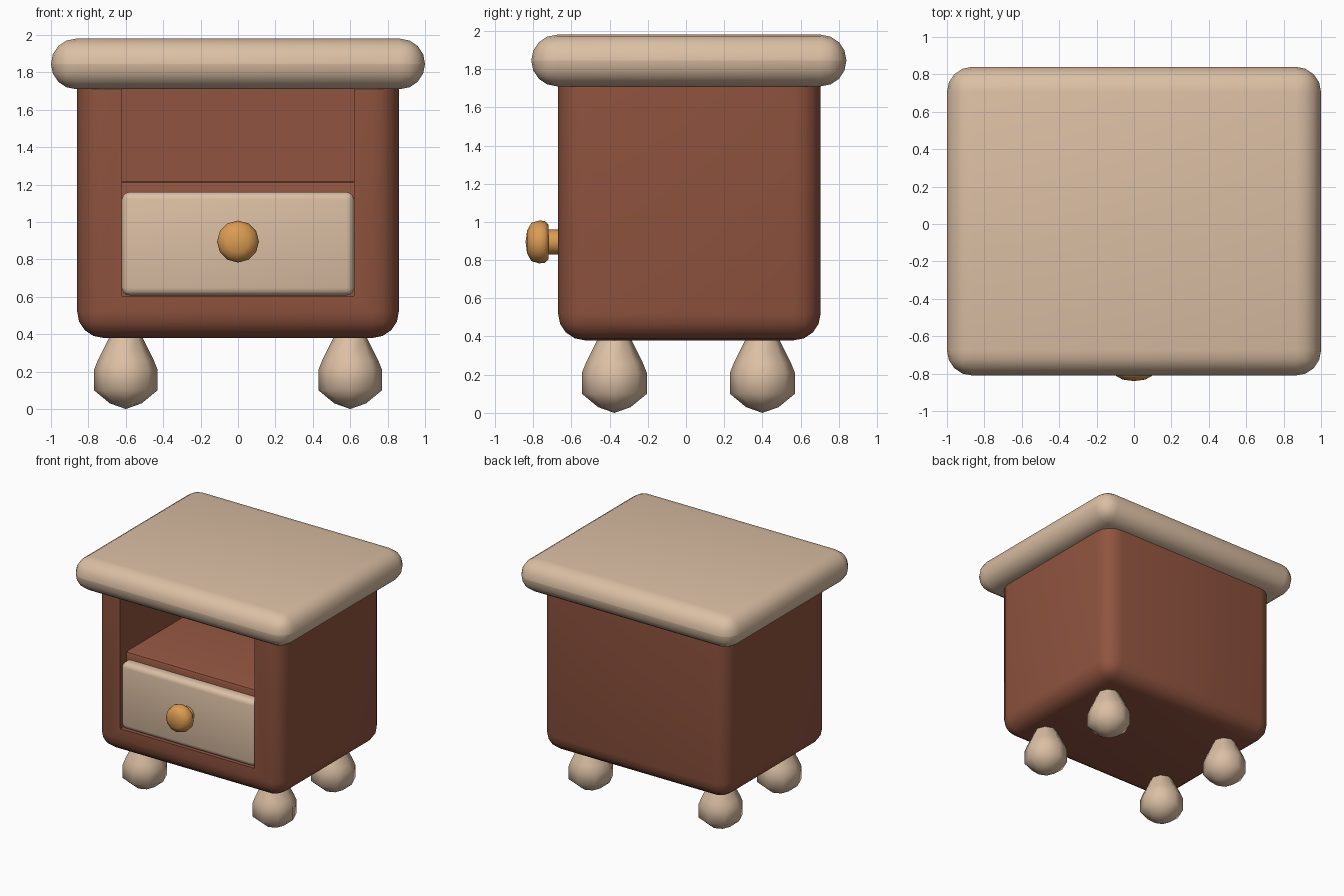
import bpy, bmesh, math
from mathutils import Matrix, Vector

if "Cube" in bpy.data.objects:
    bpy.data.objects.remove(bpy.data.objects["Cube"])


def material(name, rgb):
    m = bpy.data.materials.new(name)
    m.diffuse_color = (*rgb, 1)
    m.use_nodes = True
    m.node_tree.nodes["Principled BSDF"].inputs["Base Color"].default_value = m.diffuse_color
    return m


BROWN = material("red_brown_wood", (0.28, 0.088, 0.05))
CREAM = material("cream_wood", (0.71, 0.52, 0.37))
BRASS = material("amber_knob", (0.71, 0.33, 0.085))


def finish(name, bm, mat, angle):
    bmesh.ops.recalc_face_normals(bm, faces=bm.faces)
    me = bpy.data.meshes.new(name)
    bm.to_mesh(me)
    bm.free()
    ob = bpy.data.objects.new(name, me)
    bpy.context.collection.objects.link(ob)
    me.materials.append(mat)
    smooth(ob, angle)
    return ob


def smooth(ob, angle):
    bpy.ops.object.select_all(action='DESELECT')
    ob.select_set(True)
    bpy.context.view_layer.objects.active = ob
    bpy.ops.object.shade_smooth_by_angle(angle=math.radians(angle))


def box(name, lo, hi, mat, bevel=0, segments=4, pick=lambda e: True):
    """Box between two corners, with the picked edges rounded."""
    lo, hi = Vector(lo), Vector(hi)
    bm = bmesh.new()
    bmesh.ops.create_cube(bm, size=1, matrix=Matrix.Translation((lo + hi) / 2)
                          @ Matrix.Diagonal((*(hi - lo), 1)))
    if bevel:
        bmesh.ops.bevel(bm, geom=[e for e in bm.edges if pick(e)], offset=bevel,
                        segments=segments, profile=0.5, affect='EDGES')
    return finish(name, bm, mat, 40)


def lathe(name, profile, sides, matrix, mat, angle):
    """Turn a (radius, height) profile around z, then place it."""
    bm = bmesh.new()
    vs = [bm.verts.new((r, 0, h)) for r, h in profile]
    es = [bm.edges.new(p) for p in zip(vs, vs[1:])]
    bmesh.ops.spin(bm, geom=vs + es, cent=(0, 0, 0), axis=(0, 0, 1),
                   angle=math.tau, steps=sides, use_merge=False)
    bmesh.ops.remove_doubles(bm, verts=bm.verts, dist=0.0005)
    bm.transform(matrix)
    return finish(name, bm, mat, angle)


# Table top with fully rounded rim
box("table_top", (-1, -0.81, 1.71), (1, 0.84, 1.98), CREAM, 0.134, 4)

# Cabinet: rounded everywhere but its upper rim, hollowed from the front
cabinet = box("cabinet", (-0.86, -0.67, 0.38), (0.86, 0.705, 1.74), BROWN, 0.14, 4,
              lambda e: not all(v.co.z > 1.7 for v in e.verts))
cutter = box("opening_cutter", (-0.62, -1, 0.605), (0.62, 0.46, 2), BROWN)
cutter.hide_render = True
cut = cabinet.modifiers.new("opening", 'BOOLEAN')
cut.operation = 'DIFFERENCE'
cut.solver = 'EXACT'
cut.object = cutter
bpy.context.view_layer.objects.active = cabinet
bpy.ops.object.modifier_apply(modifier=cut.name)
bpy.data.objects.remove(cutter)
smooth(cabinet, 40)

# Shelf above the drawer, front edge eased
box("shelf", (-0.62, -0.59, 1.08), (0.62, 0.46, 1.22), BROWN, 0.03, 2,
    lambda e: all(v.co.y < -0.5 and v.co.z > 1.2 for v in e.verts))

# Drawer front
box("drawer_front", (-0.62, -0.67, 0.607), (0.62, -0.55, 1.16), CREAM, 0.04, 3)

# Knob, turned around the y axis
lathe("drawer_knob",
      [(0, 0), (0.065, 0), (0.065, 0.07), (0.09, 0.07), (0.11, 0.09), (0.112, 0.12),
       (0.10, 0.16), (0.06, 0.182), (0, 0.19)], 12,
      Matrix.Translation((0, -0.65, 0.895)) @ Matrix.Rotation(math.pi / 2, 4, 'X'),
      BRASS, 50)

# Four turned feet
for x, side in ((-0.6, "left"), (0.6, "right")):
    for y, end in ((-0.375, "front"), (0.4, "back")):
        lathe(f"{end}_{side}_foot",
              [(0, 0), (0.085, 0.03), (0.17, 0.10), (0.17, 0.21), (0.15, 0.26),
               (0.09, 0.38), (0.07, 0.42), (0, 0.42)], 8,
              Matrix.Translation((x, y, 0)), CREAM, 60)
